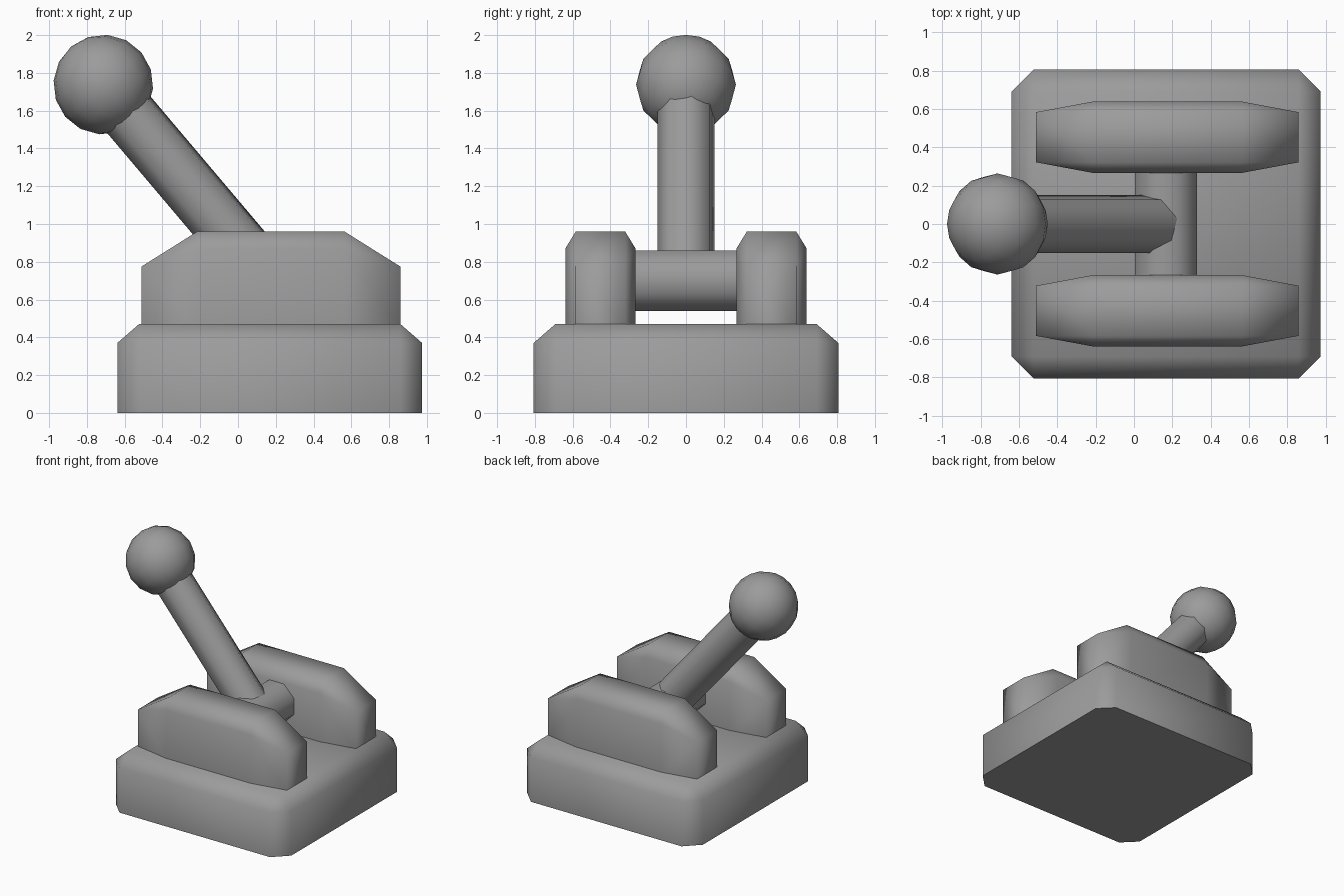
import bpy, bmesh, math
from mathutils import Matrix, Vector

if "Cube" in bpy.data.objects:
    bpy.data.objects.remove(bpy.data.objects["Cube"])

grey = bpy.data.materials.new("dark_grey")
grey.diffuse_color = (0.33, 0.33, 0.33, 1)
grey.use_nodes = True
grey.node_tree.nodes["Principled BSDF"].inputs["Base Color"].default_value = grey.diffuse_color


def finish(name, bm):
    bmesh.ops.recalc_face_normals(bm, faces=bm.faces[:])
    mesh = bpy.data.meshes.new(name)
    bm.to_mesh(mesh)
    bm.free()
    mesh.materials.append(grey)
    obj = bpy.data.objects.new(name, mesh)
    bpy.context.collection.objects.link(obj)
    bpy.ops.object.select_all(action='DESELECT')
    obj.select_set(True)
    bpy.context.view_layer.objects.active = obj
    bpy.ops.object.shade_smooth_by_angle(angle=math.radians(85))
    return obj


# block with chamfered sides and top, flat underneath
def chamfered_block(name, centre, half, inset, z_bottom, z_x, z_y, z_top):
    bm = bmesh.new()
    (cx, cy), (hx, hy), (ix, iy) = centre, half, inset
    for sx in (-1, 1):
        for sy in (-1, 1):
            xo, xi = cx + sx * hx, cx + sx * (hx - ix)
            yo, yi = cy + sy * hy, cy + sy * (hy - iy)
            for p in ((xo, yi, z_bottom), (xi, yo, z_bottom), (xo, yi, z_x),
                      (xi, yo, z_y), (xi, yi, z_top)):
                bm.verts.new(p)
    bmesh.ops.convex_hull(bm, input=bm.verts[:])
    bmesh.ops.dissolve_limit(bm, angle_limit=math.radians(2),
                             verts=bm.verts[:], edges=bm.edges[:])
    return finish(name, bm)


# eight-sided rod between two points
def rod(name, start, end, radius, twist):
    start, end = Vector(start), Vector(end)
    d = end - start
    if abs(d.y) > 0.01:
        turn = Matrix.Rotation(-math.pi / 2, 4, 'X')
    else:
        turn = Matrix.Rotation(math.atan2(d.x, d.z), 4, 'Y')
    bm = bmesh.new()
    bmesh.ops.create_cone(
        bm, cap_ends=True, segments=8, radius1=radius, radius2=radius, depth=d.length,
        matrix=Matrix.Translation((start + end) / 2) @ turn
        @ Matrix.Rotation(math.radians(twist), 4, 'Z'))
    return finish(name, bm)


# base
chamfered_block("base", (0.168, 0), (0.807, 0.807), (0.115, 0.115), 0, 0.37, 0.37, 0.47)

# two side brackets
for label, s in (("front", -1), ("back", 1)):
    chamfered_block(label + "_bracket", (0.174, s * 0.453), (0.685, 0.186),
                    (0.295, 0.055), 0.44, 0.775, 0.87, 0.96)

# pivot bar and lever
pivot, tip = (0.165, 0, 0.70), (-0.713, 0, 1.738)
rod("pivot_bar", (0.167, -0.36, 0.70), (0.167, 0.36, 0.70), 0.174, 22.5)
rod("lever", pivot, tip, 0.153, 11)

# knob
bm = bmesh.new()
tilt = Matrix.Rotation(math.atan2(tip[0] - pivot[0], tip[2] - pivot[2]), 4, 'Y')
bmesh.ops.create_uvsphere(bm, u_segments=16, v_segments=8, radius=0.264,
                          matrix=Matrix.Translation(tip) @ tilt)
finish("knob", bm)
